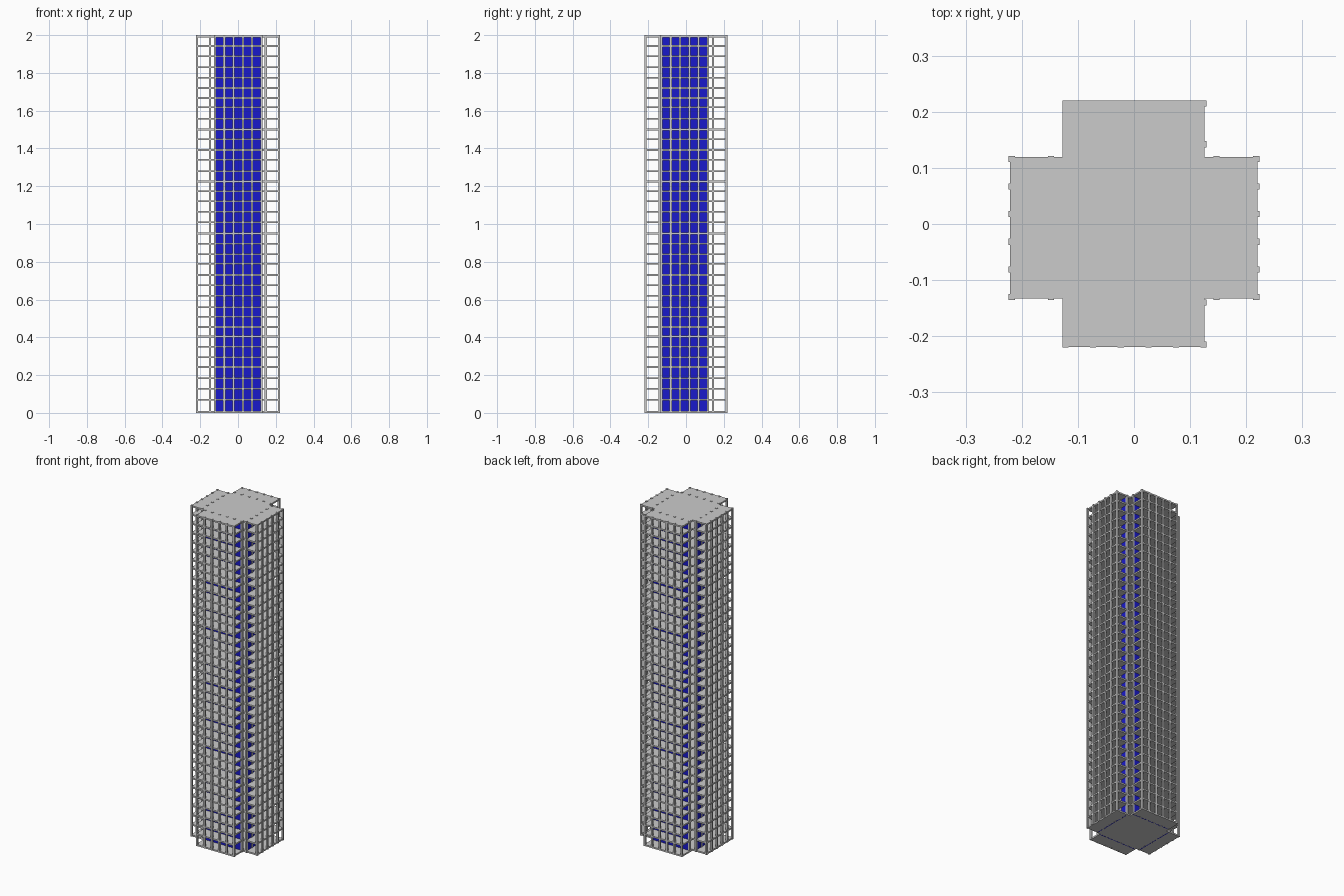
import bpy, bmesh

if "Cube" in bpy.data.objects:
    bpy.data.objects.remove(bpy.data.objects["Cube"])

# floor centre heights, ground to roof (storeys vary slightly)
LEVELS = [.005, .07, .128, .184, .243, .295, .35, .404, .455, .509, .56, .62,
          .675, .73, .789, .84, .895, .95, 1.01, 1.065, 1.12, 1.173, 1.225,
          1.28, 1.34, 1.392, 1.448, 1.5, 1.557, 1.618, 1.667, 1.72, 1.775,
          1.83, 1.888, 1.942, 1.993]
COL = 0.011
SLAB = 0.009
STEPS = [i * 0.0492 for i in range(6)]
X0, Y0 = -0.122, -0.130            # first column of each wing row
ROWS_Y = (-0.2145, -0.140, 0.142, 0.2145)
ROWS_X = (-0.218, -0.148, 0.147, 0.218)


def finish(name, bm, mat=None):
    me = bpy.data.meshes.new(name)
    bmesh.ops.recalc_face_normals(bm, faces=bm.faces)
    bm.to_mesh(me)
    bm.free()
    ob = bpy.data.objects.new(name, me)
    bpy.context.collection.objects.link(ob)
    if mat:
        me.materials.append(mat)
    return ob


def box(bm, cx, cy, cz, sx, sy, sz):
    vs = bmesh.ops.create_cube(bm, size=1)["verts"]
    bmesh.ops.scale(bm, vec=(sx, sy, sz), verts=vs)
    bmesh.ops.translate(bm, vec=(cx, cy, cz), verts=vs)


# cross-shaped floor slabs
ax, bx = X0 - COL / 2, X0 + STEPS[-1] + 0.002
ay, by = Y0 - 0.003, Y0 + STEPS[-1] + 0.003
L, R, B, T = -0.221, 0.220, -0.2195, 0.220
outline = [(ax, B), (bx, B), (bx, ay), (R, ay), (R, by), (bx, by),
           (bx, T), (ax, T), (ax, by), (L, by), (L, ay), (ax, ay)]
bm = bmesh.new()
for z in LEVELS:
    face = bm.faces.new([bm.verts.new((x, y, z - SLAB / 2)) for x, y in outline])
    ext = bmesh.ops.extrude_face_region(bm, geom=[face], use_keep_orig=True)["geom"]
    bmesh.ops.translate(bm, vec=(0, 0, SLAB),
                        verts=[v for v in ext if isinstance(v, bmesh.types.BMVert)])
finish("floor_slabs", bm)

# full-height columns, outer and inner row on each wing
bm = bmesh.new()
for s in STEPS:
    for y in ROWS_Y:
        box(bm, X0 + s, y, 1, COL, COL, 2)
    for x in ROWS_X:
        box(bm, x, Y0 + s, 1, COL, COL, 2)
finish("columns", bm)

# blue glass walls along the inner column rows
blue = bpy.data.materials.new("blue_glass")
blue.diffuse_color = (0.01, 0.01, 0.6, 1)
blue.use_nodes = True
blue.node_tree.nodes["Principled BSDF"].inputs["Base Color"].default_value = blue.diffuse_color
bm = bmesh.new()
W, H = STEPS[-1], 1.994
for y in ROWS_Y[1:3]:
    box(bm, X0 + W / 2, y, H / 2, W, 0.004, H)
for x in ROWS_X[1:3]:
    box(bm, x, Y0 + W / 2, H / 2, 0.004, W, H)
finish("glass_walls", bm, blue)
